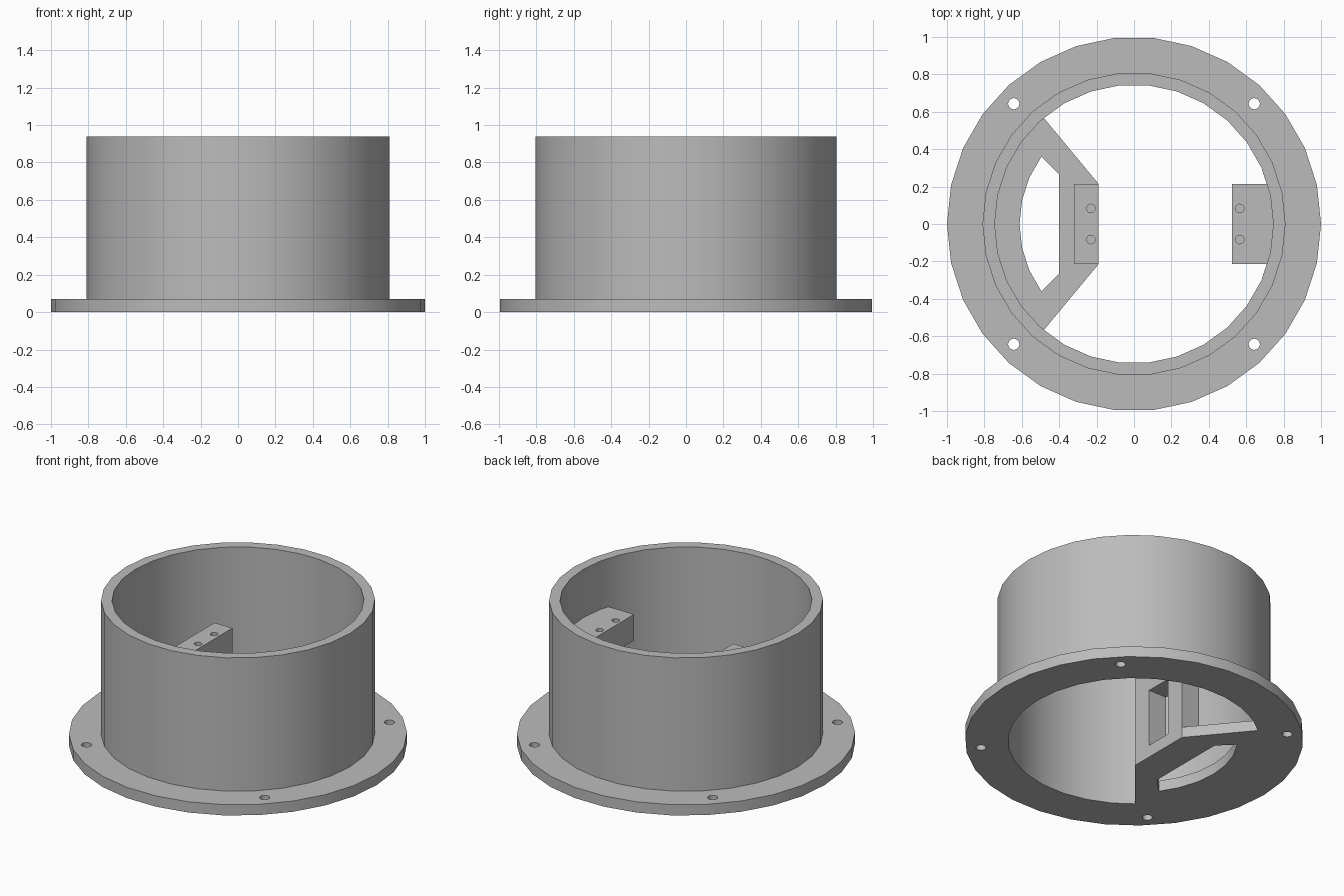
import bpy
import bmesh
from math import cos, sin, radians, pi

cube = bpy.data.objects.get("Cube")
if cube:
    bpy.data.objects.remove(cube, do_unlink=True)

SIDES = 30
FLANGE_TOP, TUBE_TOP = 0.07, 0.94
BLOCK_TOP, BLOCK_BASE = 0.625, 0.455
R_IN, R_TUBE, R_FLANGE = 0.745, 0.81, 1.0

grey = bpy.data.materials.new("light grey")
grey.use_nodes = True
grey.diffuse_color = (0.5, 0.5, 0.5, 1)
grey.node_tree.nodes["Principled BSDF"].inputs["Base Color"].default_value = (0.5, 0.5, 0.5, 1)


def finish(name, bm):
    bmesh.ops.recalc_face_normals(bm, faces=bm.faces)
    mesh = bpy.data.meshes.new(name)
    bm.to_mesh(mesh)
    bm.free()
    mesh.materials.append(grey)
    obj = bpy.data.objects.new(name, mesh)
    bpy.context.collection.objects.link(obj)
    return obj


def prism(name, outline, z0, z1):
    bm = bmesh.new()
    low = [bm.verts.new((x, y, z0)) for x, y in outline]
    high = [bm.verts.new((x, y, z1)) for x, y in outline]
    bm.faces.new(low)
    bm.faces.new(high)
    for i in range(len(low)):
        j = (i + 1) % len(low)
        bm.faces.new((low[i], low[j], high[j], high[i]))
    return finish(name, bm)


def box(name, x0, x1, half_y, z0, z1):
    return prism(name, [(x0, -half_y), (x1, -half_y), (x1, half_y), (x0, half_y)], z0, z1)


def pin(x, y, r, z0, z1):
    ring = [2 * pi * i / 20 for i in range(20)]
    return prism("cutter", [(x + r * cos(a), y + r * sin(a)) for a in ring], z0, z1)


def arc(r, start, end):
    return [(r * cos(radians(a)), r * sin(radians(a))) for a in range(start, end + 1, 360 // SIDES)]


def activate(obj):
    bpy.ops.object.select_all(action="DESELECT")
    obj.select_set(True)
    bpy.context.view_layer.objects.active = obj


def cut(obj, cutters):
    for c in cutters:
        c.hide_render = True
        activate(obj)
        mod = obj.modifiers.new("cut", "BOOLEAN")
        mod.operation = "DIFFERENCE"
        mod.solver = "EXACT"
        mod.object = c
        bpy.ops.object.modifier_apply(modifier=mod.name)
        bpy.data.objects.remove(c, do_unlink=True)


# Flanged tube: L-shaped section turned round the z axis
section = [(R_IN, 0), (R_FLANGE, 0), (R_FLANGE, FLANGE_TOP),
           (R_TUBE, FLANGE_TOP), (R_TUBE, TUBE_TOP), (R_IN, TUBE_TOP)]
bm = bmesh.new()
rings = []
for i in range(SIDES):
    a = 2 * pi * i / SIDES
    rings.append([bm.verts.new((r * cos(a), r * sin(a), z)) for r, z in section])
for i in range(SIDES):
    p, q = rings[i], rings[(i + 1) % SIDES]
    for j in range(len(section)):
        k = (j + 1) % len(section)
        bm.faces.new((p[j], q[j], q[k], p[k]))
body = finish("flanged_tube", bm)

# Four screw holes in the flange
cut(body, [pin(sx * 0.643, sy * 0.643, 0.03, -0.1, 0.2) for sx in (-1, 1) for sy in (-1, 1)])

# Floor plate on the right side, with its opening
plate = prism("floor_plate",
              [(-0.19, 0.215), (-0.481, 0.566)] + arc(R_IN, 132, 228)
              + [(-0.481, -0.566), (-0.19, -0.215)], 0, FLANGE_TOP)
cut(plate, [prism("cutter", [(-0.40, 0.265)] + arc(0.612, 144, 216) + [(-0.40, -0.265)], -0.1, 0.2)])

# Tall post with a window, and two blind screw holes in its top
post = box("mounting_post", -0.32, -0.19, 0.215, FLANGE_TOP, BLOCK_TOP)
cut(post, [box("cutter", -0.5, 0, 0.087, 0.08, BLOCK_BASE)]
    + [pin(-0.23, y, 0.023, 0.5, 0.8) for y in (-0.083, 0.083)])

# Wall block opposite, with matching holes
block = box("wall_block", 0.525, 0.76, 0.215, BLOCK_BASE, BLOCK_TOP)
cut(block, [pin(0.565, y, 0.023, 0.5, 0.8) for y in (-0.083, 0.083)])

for obj in (body, plate, post, block):
    activate(obj)
    bpy.ops.object.shade_smooth_by_angle(angle=radians(30))
